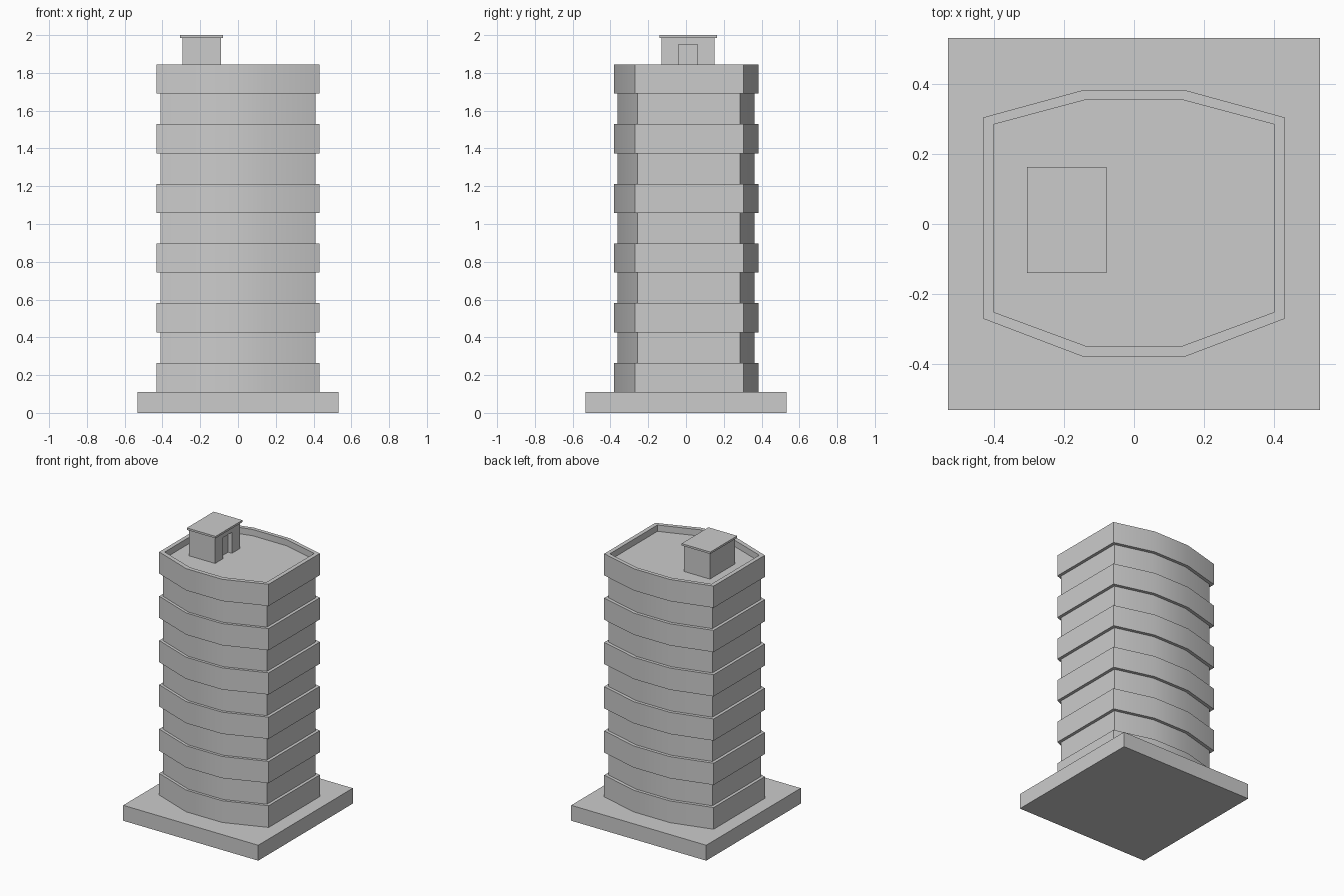
import bpy, bmesh, math

cube = bpy.data.objects.get("Cube")
if cube:
    bpy.data.objects.remove(cube, do_unlink=True)

mat = bpy.data.materials.new("light grey")
mat.use_nodes = True
GREY = (0.6, 0.6, 0.6, 1)
mat.diffuse_color = GREY
mat.node_tree.nodes["Principled BSDF"].inputs["Base Color"].default_value = GREY

BASE_TOP, DECK, TOP = 0.11, 1.80, 1.845
BAND_H, PITCH, BANDS = 0.155, 0.316, 6


def finish(name, bm, smooth=False):
    bmesh.ops.recalc_face_normals(bm, faces=bm.faces)
    mesh = bpy.data.meshes.new(name)
    bm.to_mesh(mesh)
    bm.free()
    mesh.materials.append(mat)
    obj = bpy.data.objects.new(name, mesh)
    bpy.context.collection.objects.link(obj)
    if smooth:
        bpy.ops.object.select_all(action="DESELECT")
        obj.select_set(True)
        bpy.context.view_layer.objects.active = obj
        bpy.ops.object.shade_smooth_by_angle(angle=math.radians(30))
    return obj


def prism(name, outline, z0, z1, smooth=False):
    bm = bmesh.new()
    low = [bm.verts.new((x, y, z0)) for x, y in outline]
    high = [bm.verts.new((x, y, z1)) for x, y in outline]
    bm.faces.new(low)
    bm.faces.new(high)
    for i in range(len(low)):
        j = (i + 1) % len(low)
        bm.faces.new((low[i], low[j], high[j], high[i]))
    return finish(name, bm, smooth)


def box(name, x0, x1, y0, y1, z0, z1):
    return prism(name, [(x0, y0), (x1, y0), (x1, y1), (x0, y1)], z0, z1)


def plan(side, mid, front, front_corner, back, back_corner):
    """Eight-sided floor plan with bowed front and back."""
    right = [(mid, front), (side, front_corner), (side, back_corner), (mid, back)]
    return right + [(-x, y) for x, y in reversed(right)]


outer = plan(0.432, 0.143, -0.381, -0.271, 0.384, 0.305)
core = plan(0.41, 0.138, -0.362, -0.258, 0.362, 0.287)
inner = plan(0.402, 0.133, -0.351, -0.252, 0.357, 0.285)

# Ground slab and recessed window core, whose top is the roof deck
box("base_slab", -0.533, 0.533, -0.533, 0.533, 0, BASE_TOP)
prism("tower_core", core, BASE_TOP, DECK, True)

# Projecting floor bands
for i in range(BANDS - 1):
    z = BASE_TOP + i * PITCH
    prism(f"floor_band_{i + 1}", outer, z, z + BAND_H, True)

# Top band, hollow to form the roof parapet
bm = bmesh.new()
z = TOP - BAND_H
loops = [[bm.verts.new((x, y, h)) for x, y in line]
         for line, h in ((outer, z), (outer, TOP), (inner, TOP), (inner, z))]
for k in range(4):
    a, b = loops[k], loops[(k + 1) % 4]
    for i in range(len(a)):
        j = (i + 1) % len(a)
        bm.faces.new((a[i], a[j], b[j], b[i]))
finish("roof_parapet", bm, True)

# Stair hut: a plan with a door alcove, plus a lintel above it
X0, X1, Y0, Y1 = -0.295, -0.09, -0.13, 0.152
D0, D1, DEPTH, DOOR_TOP = -0.04, 0.06, 0.03, 1.95
prism("stair_hut", [(X0, Y0), (X1, Y0), (X1, D0), (X1 - DEPTH, D0),
                    (X1 - DEPTH, D1), (X1, D1), (X1, Y1), (X0, Y1)], DECK, DOOR_TOP)
box("stair_hut_upper_wall", X0, X1, Y0, Y1, DOOR_TOP, 1.986)
box("stair_hut_roof", -0.306, -0.079, -0.14, 0.163, 1.986, 2.0)
